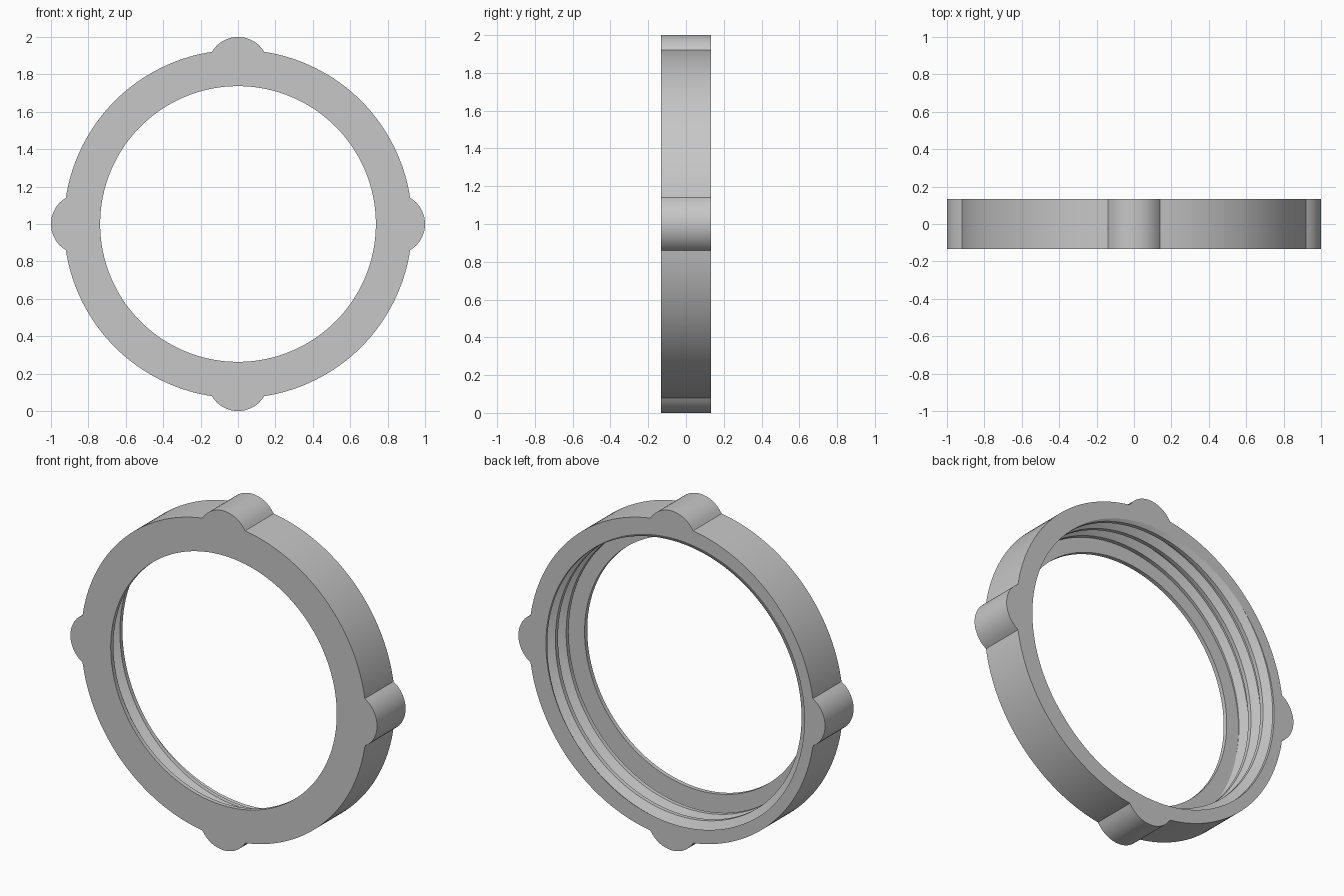
import bpy, bmesh
from math import pi, sin, cos, acos, sqrt

if "Cube" in bpy.data.objects:
    bpy.data.objects.remove(bpy.data.objects["Cube"])

HALF = 0.133                    # half the ring's depth
RIM = 0.931                     # outer radius
BUMP_C, BUMP_R = 0.8375, 0.1625  # grip lug centre distance and radius
LIP_R, LIP_T = 0.737, 0.025     # front lip
MINOR, MAJOR, PITCH = 0.82, 0.865, 0.1
CREST, ROOT = 0.012, 0.038      # thread breakpoints from crest centre
DEPTH = 2 * HALF - LIP_T
LUG_A = acos((RIM**2 + BUMP_C**2 - BUMP_R**2) / (2 * RIM * BUMP_C))


def outer_radius(phi):
    """Outline radius at an angle measured from the nearest lug."""
    if abs(phi) >= LUG_A:
        return RIM
    return BUMP_C * cos(phi) + sqrt(BUMP_R**2 - (BUMP_C * sin(phi))**2)


def thread_radius(depth, turn):
    """Bore radius of the helical thread at a depth from the back face."""
    s = (depth / PITCH - turn) % 1.0
    gap = min(s, 1 - s) * PITCH
    t = min(max((gap - CREST) / (ROOT - CREST), 0), 1)
    return MINOR + t * (MAJOR - MINOR)


def section(angle, phi):
    """Closed cross-section of the ring at one angle, as (radius, y)."""
    turn = angle / (2 * pi)
    r = outer_radius(phi)
    pts = [(LIP_R, -HALF), (r, -HALF), (r, HALF)]
    for k in range(-2, 4):
        for off in (-ROOT, -CREST, CREST, ROOT):
            d = min(max((k + turn) * PITCH + off, 0), DEPTH)
            pts.append((thread_radius(d, turn), HALF - d))
    pts.append((LIP_R, HALF - DEPTH))
    return pts


# Columns: fine steps across each lug, even steps along the rim between lugs
columns = []
for q in range(4):
    base = q * pi / 2
    columns += [(base + LUG_A * i / 8, LUG_A * i / 8) for i in range(8)]
    span = pi / 2 - 2 * LUG_A
    columns += [(base + LUG_A + span * i / 36, LUG_A + span * i / 36) for i in range(36)]
    columns += [(base + pi / 2 - LUG_A * (1 - i / 8), LUG_A * (1 - i / 8)) for i in range(8)]
columns.append((2 * pi, 0))

# Threaded ring with lugs and front lip
bm = bmesh.new()
rings = []
for angle, phi in columns:
    rings.append([bm.verts.new((r * cos(angle), y, 1 + r * sin(angle)))
                  for r, y in section(angle, phi)])
for a, b in zip(rings, rings[1:]):
    n = len(a)
    for i in range(n):
        j = (i + 1) % n
        bm.faces.new((a[i], a[j], b[j], b[i]))
bmesh.ops.remove_doubles(bm, verts=bm.verts, dist=1e-5)
bmesh.ops.dissolve_degenerate(bm, dist=1e-5, edges=bm.edges)
bmesh.ops.recalc_face_normals(bm, faces=bm.faces)
mesh = bpy.data.meshes.new("threaded_ring")
bm.to_mesh(mesh)
bm.free()
ring = bpy.data.objects.new("threaded_ring", mesh)
bpy.context.collection.objects.link(ring)

# Plain grey
mat = bpy.data.materials.new("light_grey")
mat.use_nodes = True
colour = (0.57, 0.57, 0.57, 1)
mat.diffuse_color = colour
mat.node_tree.nodes["Principled BSDF"].inputs["Base Color"].default_value = colour
mesh.materials.append(mat)

bpy.ops.object.select_all(action='DESELECT')
ring.select_set(True)
bpy.context.view_layer.objects.active = ring
bpy.ops.object.shade_smooth_by_angle(angle=pi / 7)
